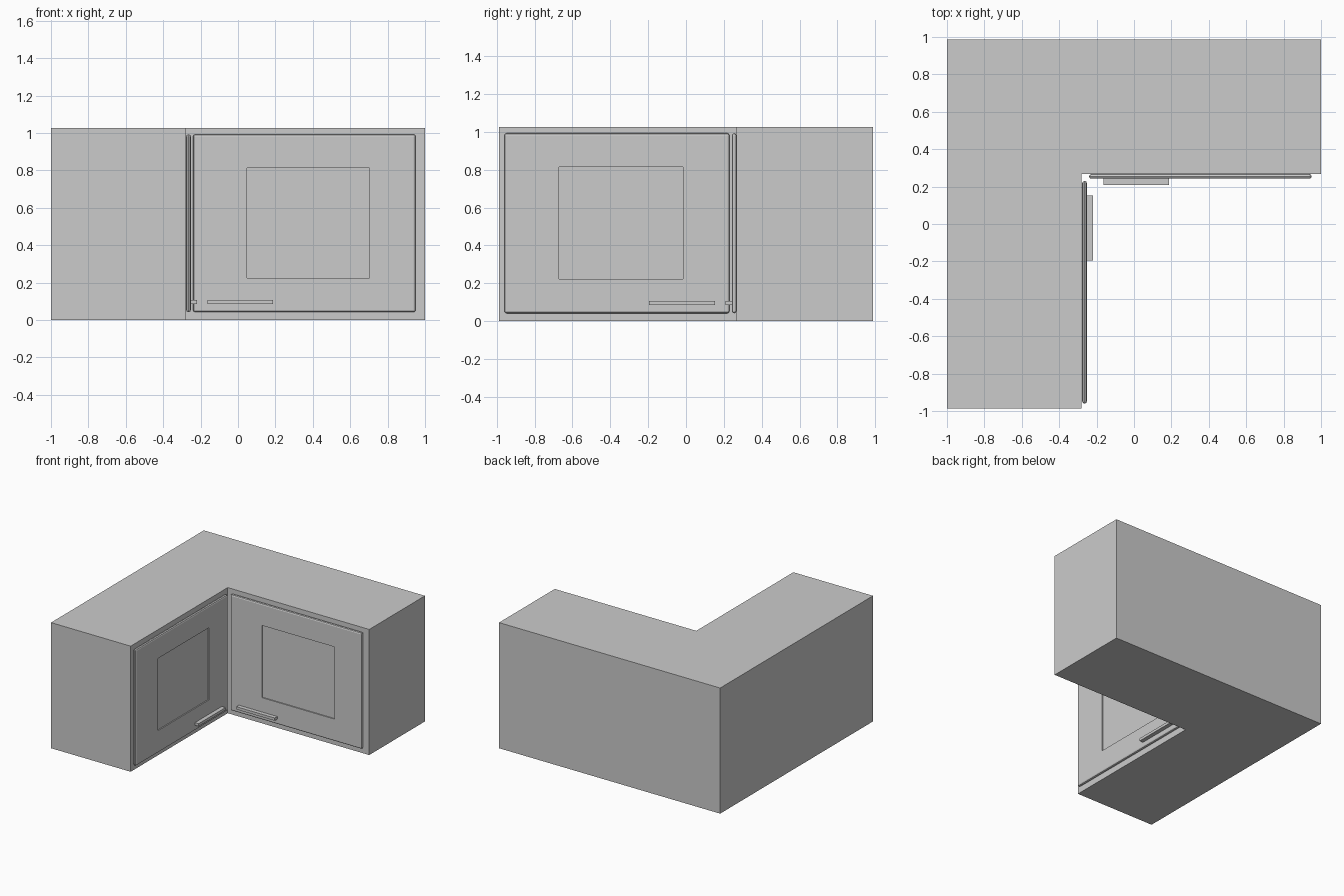
import bpy, bmesh, math
from mathutils import Matrix

if "Cube" in bpy.data.objects:
    bpy.data.objects.remove(bpy.data.objects["Cube"])

H = 1.027                      # cabinet height
DOOR_W, DOOR_Z0, DOOR_Z1 = 1.19, 0.042, 0.993


def add_mesh(name, bm, matrix=Matrix()):
    bmesh.ops.recalc_face_normals(bm, faces=bm.faces)
    me = bpy.data.meshes.new(name)
    bm.to_mesh(me)
    bm.free()
    ob = bpy.data.objects.new(name, me)
    bpy.context.collection.objects.link(ob)
    ob.matrix_world = matrix
    return ob


def box(x0, x1, y0, y1, z0, z1):
    bm = bmesh.new()
    size = Matrix.Diagonal((x1 - x0, y1 - y0, z1 - z0, 1))
    mid = Matrix.Translation(((x0 + x1) / 2, (y0 + y1) / 2, (z0 + z1) / 2))
    bmesh.ops.create_cube(bm, size=1, matrix=mid @ size)
    return bm


# L-shaped cabinet body: extruded footprint
bm = bmesh.new()
outline = [(-1, -0.987), (-0.28, -0.987), (-0.28, 0.267),
           (1, 0.267), (1, 0.987), (-1, 0.987)]
base = bm.faces.new([bm.verts.new((x, y, 0)) for x, y in outline])
top = bmesh.ops.extrude_face_region(bm, geom=[base])
bmesh.ops.translate(bm, vec=(0, 0, H),
                    verts=[v for v in top["geom"] if isinstance(v, bmesh.types.BMVert)])
add_mesh("cabinet_body", bm)


def door(side, matrix, handle_u):
    # slab with a softened edge; local x runs along the door, -y points outward
    slab = add_mesh(side + "_door", box(0, DOOR_W, -0.025, 0, DOOR_Z0, DOOR_Z1), matrix)
    # shallow recessed centre panel
    cutter = add_mesh(side + "_panel_cutter", box(0.288, 0.944, -0.1, -0.016, 0.224, 0.814), matrix)
    cutter.hide_render = True
    cutter.hide_set(True)
    bev = slab.modifiers.new("edge", "BEVEL")
    bev.width, bev.segments = 0.012, 2
    cut = slab.modifiers.new("panel", "BOOLEAN")
    cut.object, cut.solver = cutter, "EXACT"
    bpy.context.view_layer.update()
    # bake the modifiers, then drop the cutter
    deps = bpy.context.evaluated_depsgraph_get()
    baked = bpy.data.meshes.new_from_object(slab.evaluated_get(deps))
    slab.modifiers.clear()
    slab.data = baked
    bpy.data.objects.remove(cutter)
    # bar handle near the lower inner corner
    add_mesh(side + "_handle",
             box(handle_u, handle_u + 0.348, -0.058, -0.02, 0.085, 0.107), matrix)


door("right", Matrix.Translation((-0.24, 0.267, 0)), 0.078)
door("left", Matrix.Translation((-0.277, -0.96, 0)) @ Matrix.Rotation(math.pi / 2, 4, "Z"),
     DOOR_W - 0.078 - 0.348)
